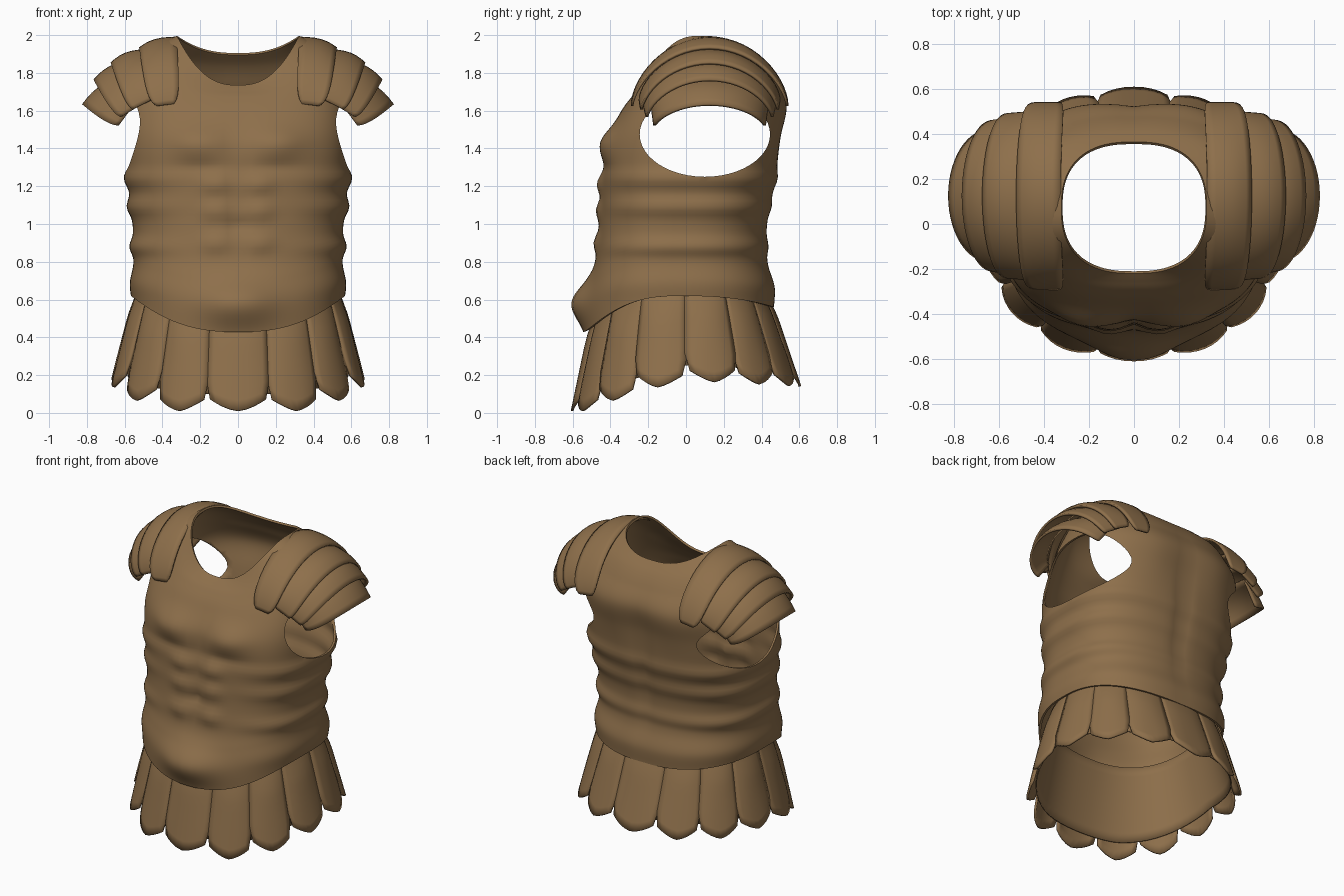
import bpy
from math import sin, cos, pi, exp, radians

if "Cube" in bpy.data.objects:
    bpy.data.objects.remove(bpy.data.objects["Cube"])

mat = bpy.data.materials.new("bronze_leather")
mat.diffuse_color = (0.27, 0.16, 0.07, 1)
mat.use_nodes = True
mat.node_tree.nodes["Principled BSDF"].inputs["Base Color"].default_value = mat.diffuse_color


def sheet(name, nu, nv, f, thick, closed=False, mirror=False):
    """Grid surface f(u, v) with u, v in 0..1, thickened and smoothed."""
    cols = nu if closed else nu + 1
    verts = [f(i / nu, j / nv) for j in range(nv + 1) for i in range(cols)]
    faces = []
    for j in range(nv):
        for i in range(nu):
            k = (i + 1) % cols
            faces.append((j * cols + i, j * cols + k,
                          (j + 1) * cols + k, (j + 1) * cols + i))
    me = bpy.data.meshes.new(name)
    me.from_pydata(verts, [], faces)
    me.materials.append(mat)
    ob = bpy.data.objects.new(name, me)
    bpy.context.collection.objects.link(ob)
    s = ob.modifiers.new("thickness", 'SOLIDIFY')
    s.thickness, s.offset = thick, 0
    if mirror:
        ob.modifiers.new("mirror", 'MIRROR')
    return ob


def smooth(ob, angle=60):
    bpy.ops.object.select_all(action='DESELECT')
    ob.select_set(True)
    bpy.context.view_layer.objects.active = ob
    bpy.ops.object.shade_smooth_by_angle(angle=radians(angle))


def spow(v, p):
    return abs(v) ** p * (1 if v >= 0 else -1)


def g(*d):
    return exp(-sum(t * t for t in d))


# Torso rings: half width, front y, back y, side z, front z, back z
RINGS = [
    (.555, -.520, .46, .62, .43, .56),
    (.555, -.520, .46, .70, .58, .66),
    (.545, -.495, .43, .80, .70, .78),
    (.545, -.470, .42, .90, .82, .88),
    (.555, -.450, .43, 1.05, 1.05, 1.05),
    (.575, -.440, .47, 1.25, 1.25, 1.25),
    (.585, -.410, .49, 1.45, 1.43, 1.47),
    (.575, -.345, .52, 1.64, 1.58, 1.64),
    (.530, -.290, .47, 1.80, 1.66, 1.76),
    (.460, -.250, .42, 1.92, 1.70, 1.84),
    (.320, -.215, .36, 1.99, 1.73, 1.90),
]


def ring(v):
    """Catmull-Rom blend of the ring table."""
    n = len(RINGS) - 1
    t = v * n
    i = min(int(t), n - 1)
    t -= i
    p = [RINGS[max(0, min(n, i + k))] for k in (-1, 0, 1, 2)]
    return [.5 * (2 * b + (c - a) * t + (2 * a - 5 * b + 4 * c - d) * t * t
                  + (3 * b - a - 3 * c + d) * t ** 3) for a, b, c, d in zip(*p)]


def relief(x, z, th):
    """Muscle relief: chest, abdomen, waist folds and spine."""
    ax, d = abs(x), 0
    if sin(th) < 0:
        d += .045 * g((ax - .2) / .14, (z - 1.43) / .085)
        d -= .01 * g((ax - .2) / .17, (z - 1.3) / .035)
        for zi in (1.21, 1.07, .90):
            d += .024 * g((ax - .11) / .075, (z - zi) / .05)
        d -= .014 * g(x / .04, (z - 1.2) / .3)
        d -= .025 * g(x / .04, (z - .99) / .035)
        d += .08 * g(x / .18, (z - .58) / .12)
    else:
        d -= .02 * g(x / .05, (z - 1.2) / .4)
        d += .015 * g((ax - .22) / .15, (z - 1.55) / .16)
    side = cos(th) ** 2 + .5 * max(0, sin(th))
    for zi in (1.24, 1.09, .88):
        d += .024 * side * g((z - zi) / .045)
    d += .01 * side * g((z - .68) / .07)
    return d


def torso_pt(u, v):
    th = 2 * pi * u
    a, yf, yb, zs, zf, zb = ring(v)
    c, s = cos(th), sin(th)
    p = .8 - .1 * g((v - .62) / .15)          # squarer around the arms
    x = a * spow(c, p)
    b = (yb - yf) / 2
    ny = spow(s, p)
    y = (yf + yb) / 2 + b * ny
    z = zs * c * c + (zf if s < 0 else zb) * s * s
    nx, ny = x / (a * a), ny / b
    ln = (nx * nx + ny * ny) ** .5
    d = relief(x, z, th)
    return (x + d * nx / ln, y + d * ny / ln, z)


torso = sheet("breastplate_and_backplate", 112, 80, torso_pt, .014, closed=True)

# Arm openings cut straight through both sides
bpy.ops.mesh.primitive_cylinder_add(vertices=48, radius=1, depth=2,
                                    location=(0, .10, 1.475), rotation=(0, pi / 2, 0))
cutter = bpy.context.object
cutter.name = "arm_opening_cutter"
cutter.scale = (.225, .345, 1)
cutter.hide_render = True
cut = torso.modifiers.new("arm_openings", 'BOOLEAN')
cut.operation, cut.object, cut.solver = 'DIFFERENCE', cutter, 'EXACT'
bpy.context.view_layer.objects.active = torso
for m in ("thickness", "arm_openings"):
    bpy.ops.object.modifier_apply(modifier=m)
bpy.data.objects.remove(cutter)
smooth(torso)


# Shoulder plates: each spans two arcs (mid x, mid z, end x, end z, half depth)
def plate(name, inner, outer, tab):
    def f(u, v):
        ph = (u - .5) * pi
        k = 1 - tab * abs(2 * u - 1) ** 8
        v = .5 + (v - .5) * k
        mx, mz, ex, ez, w = [p + (q - p) * v for p, q in zip(inner, outer)]
        puff = .015 * sin(pi * v) * cos(ph)
        c = max(0, cos(ph))
        return (ex + (mx - ex) * c + puff, .125 + w * sin(ph),
                ez + (mz - ez) * c ** 1.25 + puff)
    smooth(sheet(name, 28, 6, f, .014, mirror=True))


plate("shoulder_yoke", (.325, 1.985, .30, 1.64, .41), (.52, 1.93, .47, 1.62, .41), .45)
plate("shoulder_plate_upper", (.49, 1.92, .45, 1.66, .37), (.67, 1.85, .57, 1.60, .36), .2)
plate("shoulder_plate_middle", (.58, 1.86, .50, 1.64, .35), (.76, 1.76, .63, 1.56, .33), .15)
plate("shoulder_plate_outer", (.63, 1.77, .53, 1.66, .31), (.82, 1.63, .64, 1.51, .29), .15)


# Skirt: shared cone shape for the lining and the flaps
def skirt_pt(th, v, z, out):
    p = .85 + .07 * v
    a = .53 + .13 * v + out
    b = (.47 + .12 * v if sin(th) < 0 else .41 + .18 * v) + out
    return (a * spow(cos(th), p), b * spow(sin(th), p), z)


def skirt_top(th):
    return .68 - .1 * max(0, -sin(th))


def skirt_tip(s):
    return .165 - .155 * min(1, -s / .9) ** 1.2 if s < 0 else .17 - .03 * s


def flap(i, n=14):
    tc = 2 * pi * (i + .5) / n
    tip = skirt_tip(sin(tc))

    def f(u, v):
        w = 2 * u - 1
        th = tc + w * (pi / n) * (1.03 - .14 * max(0, v - .8) / .2)
        z0 = skirt_top(th)
        z = z0 + (tip + .06 * abs(w) ** 1.4 - z0) * v
        return skirt_pt(th, v, z, .025 * (1 - w * w) * min(1, 3 * v) - .012)
    smooth(sheet("skirt_flap_%d" % (i + 1), 8, 10, f, .014))


for i in range(14):
    flap(i)


def lining_pt(u, v):
    th, v = 2 * pi * u, v * .84
    z0 = skirt_top(th)
    return skirt_pt(th, v, z0 + (skirt_tip(sin(th)) - z0) * v, -.022)


smooth(sheet("skirt_lining", 64, 8, lining_pt, .008, closed=True))
